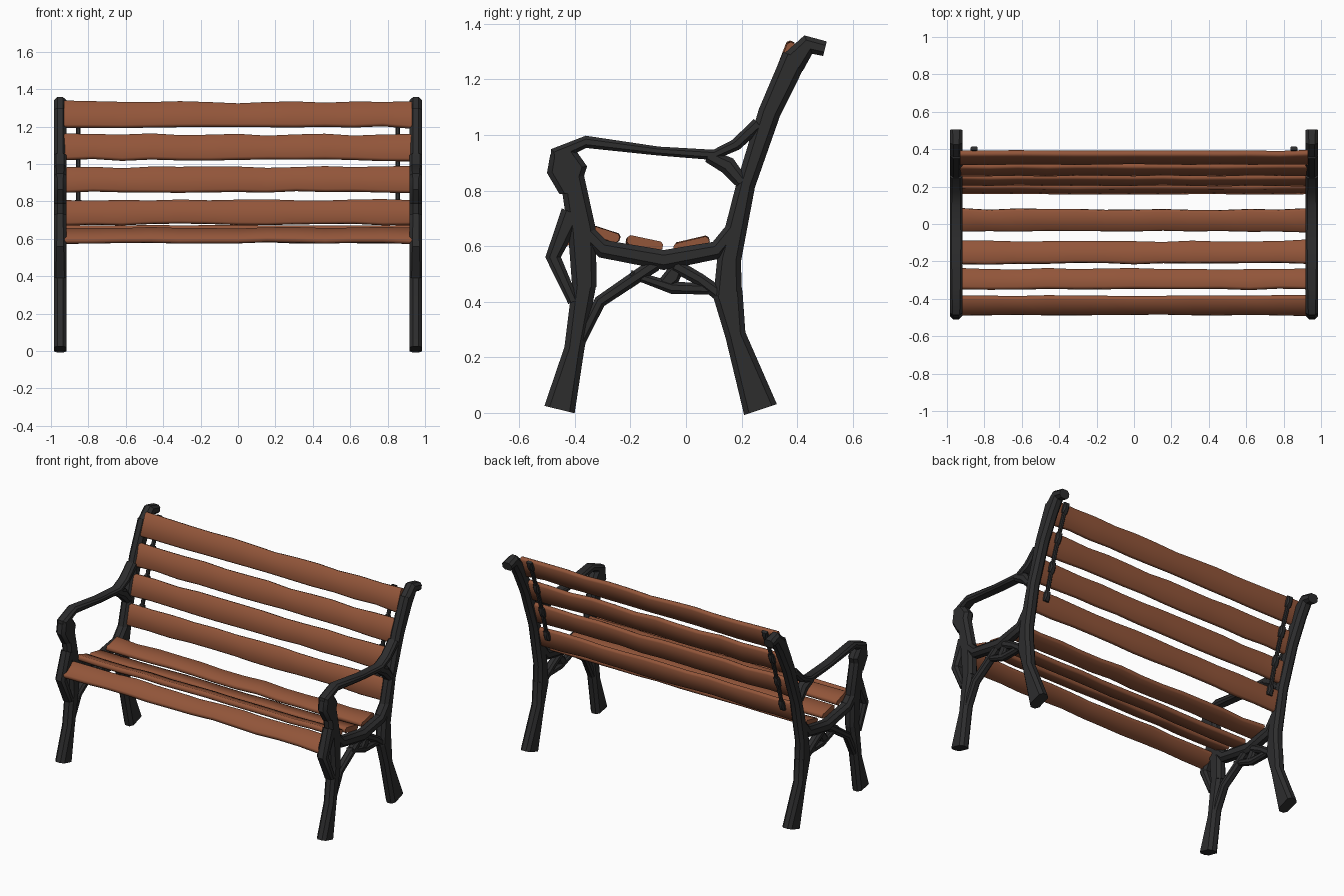
import bpy
import bmesh
import math
import random
from mathutils import Vector

random.seed(4)
default = bpy.data.objects.get("Cube")
if default:
    bpy.data.objects.remove(default, do_unlink=True)


def make_material(name, colour):
    mat = bpy.data.materials.new(name)
    mat.use_nodes = True
    mat.diffuse_color = colour
    mat.node_tree.nodes["Principled BSDF"].inputs["Base Color"].default_value = colour
    return mat


iron = make_material("black iron", (.026, .026, .027, 1))
wood = make_material("red brown wood", (.29, .092, .042, 1))


def loft(name, rings, mat, angle):
    """Skin a row of closed rings and cap both ends."""
    bm = bmesh.new()
    rows = [[bm.verts.new(p) for p in ring] for ring in rings]
    for near, far in zip(rows, rows[1:]):
        for i in range(len(near)):
            bm.faces.new((near[i - 1], near[i], far[i], far[i - 1]))
    bm.faces.new(rows[0])
    bm.faces.new(rows[-1])
    bmesh.ops.recalc_face_normals(bm, faces=bm.faces)
    mesh = bpy.data.meshes.new(name)
    bm.to_mesh(mesh)
    bm.free()
    mesh.materials.append(mat)
    obj = bpy.data.objects.new(name, mesh)
    bpy.context.collection.objects.link(obj)
    bpy.ops.object.select_all(action="DESELECT")
    obj.select_set(True)
    bpy.context.view_layer.objects.active = obj
    bpy.ops.object.shade_smooth_by_angle(angle=math.radians(angle))


def octagon(centre, u_axis, v_axis, u, v):
    """Chamfered rectangle with half sizes u and v."""
    c = min(u, v) * .55
    quarter = [(u, v - c), (u - c, v)]
    half = quarter + [(-a, b) for a, b in reversed(quarter)]
    outline = half + [(-a, -b) for a, b in half]
    return [centre + u_axis * a + v_axis * b for a, b in outline]


def bar(name, x, depth, widths, *path):
    """Cast bar along a (y, z) path; half widths run start, middle, end."""
    start, middle, end = widths
    rings = []
    for i, (y, z) in enumerate(path):
        before = path[max(i - 1, 0)]
        after = path[min(i + 1, len(path) - 1)]
        side = Vector((0, before[1] - after[1], after[0] - before[0])).normalized()
        t = 2 * i / (len(path) - 1) - 1
        width = middle + abs(t) * ((start if t < 0 else end) - middle)
        rings.append(octagon(Vector((x, y, z)), side, Vector((1, 0, 0)), width, depth))
    loft(name, rings, iron, 35)


def slat(name, low, high):
    """Long board with gently uneven edges that flares at the ends."""
    a, b = Vector((0, *low)), Vector((0, *high))
    along = (b - a).normalized()
    normal = Vector((0, -along.z, along.y))
    steps = 12
    rings = []
    for i in range(steps + 1):
        t = 2 * i / steps - 1
        half = (b - a).length / 2 * random.uniform(.9, 1) * (1 + .06 * t ** 4)
        centre = (a + b) / 2 + (along + normal) * random.uniform(-.003, .003)
        centre.x = .93 * t
        rings.append(octagon(centre, along, normal, half, .017))
    loft(name, rings, wood, 50)


def back_point(z):
    """Point on the curved, leaning plane of the backrest."""
    rise = z - .74
    return .1875 + .25 * rise + .13 * rise ** 2, z


# Seat slats, front to rear
slat("seat_slat_front", (-.485, .585), (-.385, .652))
slat("seat_slat_second", (-.348, .66), (-.24, .625))
slat("seat_slat_third", (-.212, .622), (-.09, .596))
slat("seat_slat_rear", (-.04, .592), (.08, .62))

# Back slats, evenly spaced up the backrest
back_bottoms = [.675 + .174 * i for i in range(4)]
for number, z in enumerate(back_bottoms, 1):
    slat(f"back_slat_{number}", back_point(z), back_point(z + .135))


def side_frame(label, x):
    def iron_bar(name, widths, *path, depth=.034):
        bar(f"{label}_{name}", x, depth, widths, *path)

    # Rear leg, back post and its curled top
    iron_bar("rear_leg", (.062, .037, .054), (.268, .012), (.178, .28), (.15, .43))
    iron_bar("back_post", (.052, .034, .046),
             (.15, .41), (.155, .55), (.215, .82), (.3, 1.08), (.392, 1.28))
    iron_bar("post_curl", (.046, .036, .027), (.385, 1.26), (.44, 1.325), (.5, 1.31))

    # Front leg, arm support and knob
    iron_bar("front_leg", (.056, .036, .043), (-.455, .012), (-.402, .23), (-.365, .47))
    iron_bar("arm_support", (.044, .05, .043), (-.365, .45), (-.375, .66), (-.41, .85))
    iron_bar("outer_strut", (.02, .028, .04), (-.405, .4), (-.478, .56), (-.41, .72))
    iron_bar("arm_knob", (.035, .073, .045), (-.42, .79), (-.428, .875), (-.445, .94))

    # Armrest
    iron_bar("armrest", (.034, .016, .024), (-.455, .87), (-.465, .93), (-.36, .975),
             (-.1, .942), (.1, .928), (.18, .965), (.26, 1.04))
    iron_bar("armrest_bracket", (.024, .032, .024), (.08, .925), (.15, .89), (.2, .83))

    # Seat rail and the bracing below it
    iron_bar("seat_rail", (.03, .036, .03),
             (-.38, .67), (-.3, .59), (-.08, .55), (.11, .585), (.18, .67))
    iron_bar("front_brace", (.02, .022, .025),
             (-.39, .24), (-.31, .4), (-.11, .535), depth=.026)
    iron_bar("rear_brace", (.026, .022, .025),
             (.13, .42), (.05, .48), (-.04, .53), depth=.026)
    iron_bar("seat_scroll", (.014, .022, .02),
             (-.2, .5), (-.05, .45), (.12, .445), depth=.022)
    iron_bar("scroll_stem", (.025, .03, .02),
             (-.08, .46), (-.05, .49), (-.02, .54), depth=.02)


def back_strap(label, x):
    """Thin strap behind the back slats, with a bolt lump on each slat."""
    def behind(z):
        y, z = back_point(z)
        return y + .026, z

    bar(f"{label}_back_strap", x, .012, (.01, .01, .01),
        *[behind(.8 + .12 * i) for i in range(5)])
    for number, z in enumerate(back_bottoms, 1):
        path = [behind(z + .1 + .03 * i) for i in (-1, 0, 1)]
        bar(f"{label}_strap_bolt_{number}", x, .019, (.01, .019, .01), *path)


for label, sign in (("left", 1), ("right", -1)):
    side_frame(label, sign * .951)
    back_strap(label, sign * .855)
